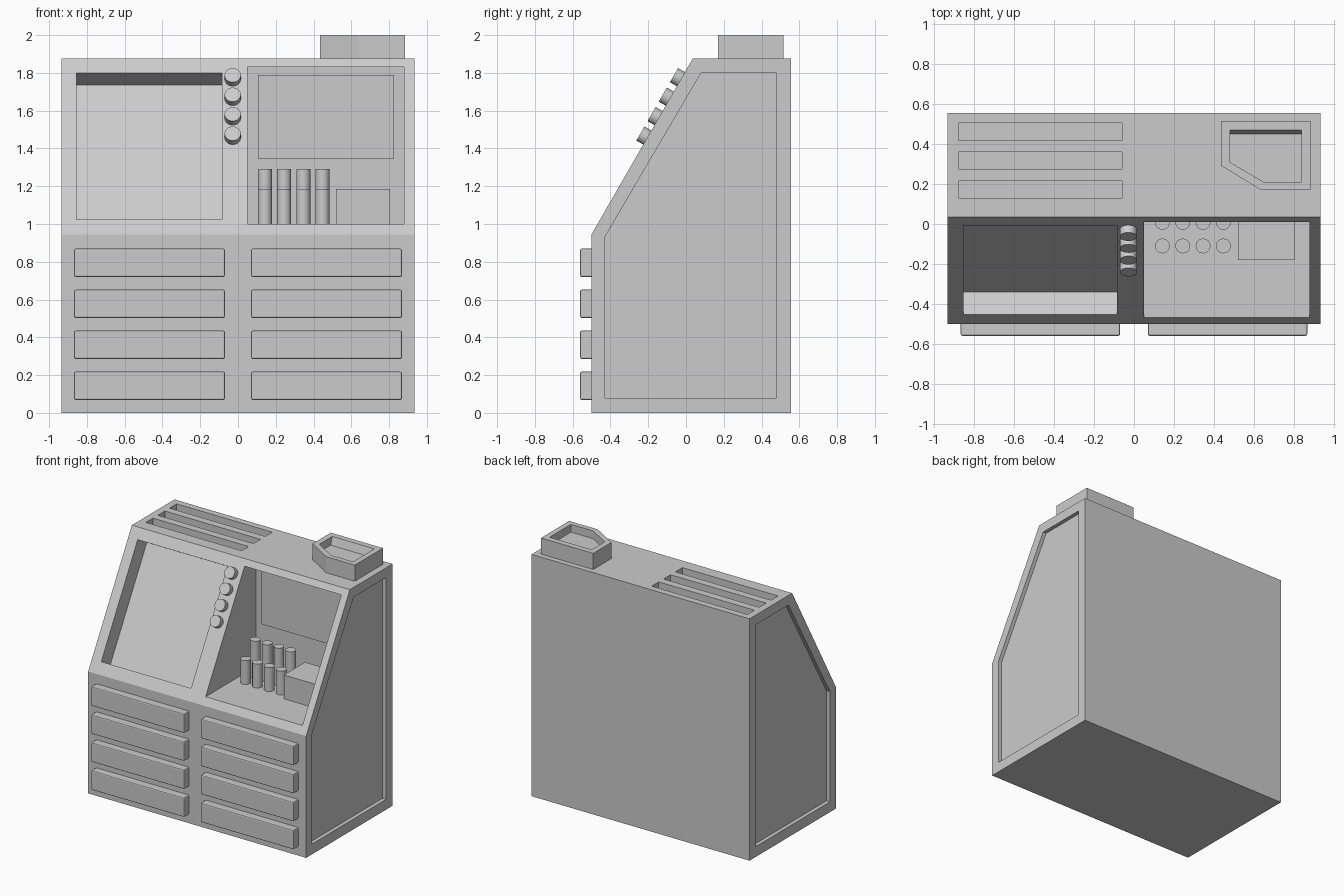
import bpy, bmesh, math
from mathutils import Vector

if "Cube" in bpy.data.objects:
    bpy.data.objects.remove(bpy.data.objects["Cube"])

TAN = 0.535 / 0.93                       # run over rise of the sloped front
UP = Vector((0.535, 0.93)).normalized()  # slope direction in (y, z)
OUT = Vector((-UP.y, UP.x))              # slope normal in (y, z)


def slope(z, off=0.0):
    """(y, z) point on the sloped front at height z, pushed out by off."""
    return tuple(Vector((-0.5 + (z - 0.945) * TAN, z)) + OUT * off)


def loft(name, rings):
    """Solid through matching rings of 3D points, capped at both ends."""
    bm = bmesh.new()
    vs = [[bm.verts.new(p) for p in r] for r in rings]
    n = len(rings[0])
    for a, b in zip(vs, vs[1:]):
        for i in range(n):
            bm.faces.new((a[i], a[(i + 1) % n], b[(i + 1) % n], b[i]))
    bm.faces.new(vs[0])
    bm.faces.new(vs[-1])
    bmesh.ops.recalc_face_normals(bm, faces=bm.faces)
    me = bpy.data.meshes.new(name)
    bm.to_mesh(me)
    bm.free()
    ob = bpy.data.objects.new(name, me)
    bpy.context.collection.objects.link(ob)
    return ob


def prism_x(name, yz, x0, x1):
    return loft(name, [[(x, y, z) for y, z in yz] for x in (x0, x1)])


def box(name, x0, x1, y0, y1, z0, z1):
    return prism_x(name, [(y0, z0), (y1, z0), (y1, z1), (y0, z1)], x0, x1)


def cut(target, cutter):
    cutter.hide_render = True
    cutter.hide_set(True)
    m = target.modifiers.new(cutter.name, 'BOOLEAN')
    m.operation = 'DIFFERENCE'
    m.solver = 'EXACT'
    m.object = cutter
    bpy.context.view_layer.objects.active = target
    bpy.ops.object.modifier_apply(modifier=m.name)
    bpy.data.objects.remove(cutter)


def cylinder(name, r, h, loc, rot=(0, 0, 0)):
    bpy.ops.mesh.primitive_cylinder_add(vertices=24, radius=r, depth=h, location=loc, rotation=rot)
    bpy.context.object.name = name
    bpy.ops.object.shade_smooth_by_angle(angle=math.radians(40))


# Cabinet body
body = prism_x("cabinet_body", [(-0.5, 0), (0.557, 0), (0.557, 1.875), (0.035, 1.875), (-0.5, 0.945)],
               -0.935, 0.935)

# Recessed side panels
side = [(-0.43, 0.08), (0.48, 0.08), (0.48, 1.80), (0.08, 1.80), (-0.43, 0.93)]
for s in (-1, 1):
    cut(body, prism_x("side_cutter", side, s * 0.905, s * 1.1))

# Sloped screen recess
cut(body, prism_x("screen_cutter", [slope(1.025, -0.13), slope(1.80, -0.13), slope(1.80, 0.1),
                                    slope(1.025, 0.1)], -0.855, -0.085))

# Open alcove on the right
cut(body, box("alcove_cutter", 0.05, 0.88, -0.8, 0.15, 1.0, 1.83))

# Vent slots in the top
for y in (0.1725, 0.3175, 0.4625):
    cut(body, box("vent_cutter", -0.88, -0.06, y - 0.043, y + 0.043, 1.825, 2.0))

# Drawers
for s in (-1, 1):
    for i in range(4):
        z = 0.068 + i * 0.217
        xs = sorted((s * 0.07, s * 0.868))
        d = box("drawer", xs[0], xs[1], -0.56, -0.49, z, z + 0.15)
        b = d.modifiers.new("bevel", 'BEVEL')
        b.width = 0.008
        b.segments = 2

# Round buttons beside the screen
for i in range(4):
    y, z = slope(1.767 - i * 0.103, 0.016)
    cylinder("button", 0.043, 0.052, (-0.028, y, z), (math.atan2(-OUT.x, OUT.y), 0, 0))

# Alcove contents: back panel, two rows of canisters, small box
box("back_panel", 0.105, 0.825, 0.14, 0.16, 1.345, 1.79)
for i in range(4):
    x = 0.1425 + i * 0.1017
    cylinder("front_canister", 0.037, 0.19, (x, -0.11, 1.09), )
    cylinder("back_canister", 0.037, 0.295, (x, 0.008, 1.1425))
box("small_box", 0.52, 0.805, -0.18, 0.08, 0.995, 1.185)

# Five-sided tray on the roof
outer = [(0.435, 0.515), (0.883, 0.515), (0.883, 0.17), (0.637, 0.17), (0.435, 0.293)]
inner = [(0.48, 0.47), (0.84, 0.47), (0.84, 0.21), (0.65, 0.21), (0.48, 0.31)]
floor = [(x, min(y, 0.45)) for x, y in inner]
loft("roof_tray", [[(x, y, z) for x, y in ring] for ring, z in
                   ((outer, 1.87), (outer, 2.0), (inner, 2.0), (floor, 1.94))])
